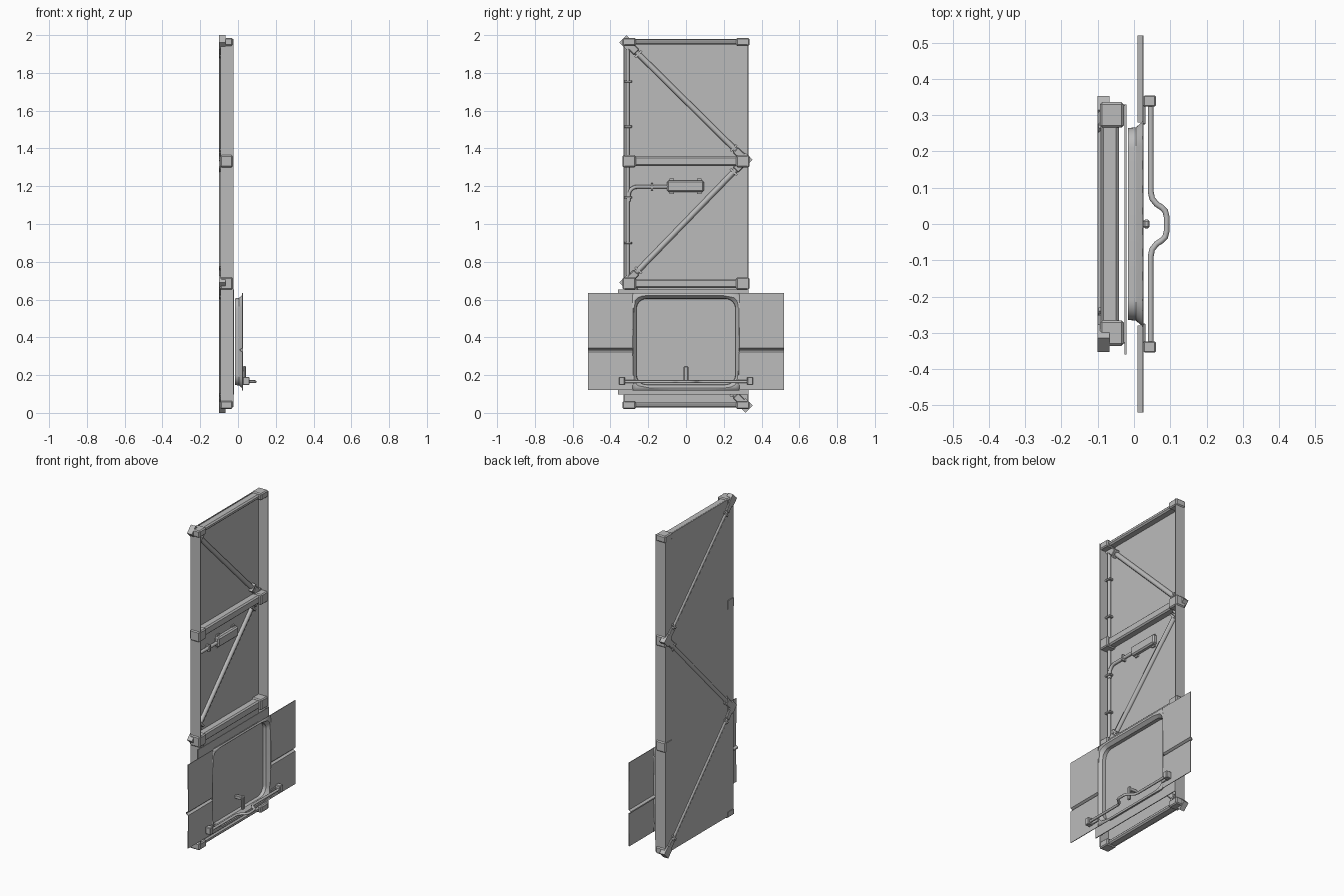
import bpy, bmesh, math
from mathutils import Vector

old = bpy.data.objects.get("Cube")
if old:
    bpy.data.objects.remove(old)

grey = bpy.data.materials.new("plain grey")
grey.use_nodes = True
grey.diffuse_color = (0.5, 0.5, 0.5, 1)
grey.node_tree.nodes["Principled BSDF"].inputs["Base Color"].default_value = (0.5, 0.5, 0.5, 1)


def finish(name, bm, solid=0.0, smooth=False):
    bmesh.ops.recalc_face_normals(bm, faces=bm.faces)
    mesh = bpy.data.meshes.new(name)
    bm.to_mesh(mesh)
    bm.free()
    mesh.materials.append(grey)
    ob = bpy.data.objects.new(name, mesh)
    bpy.context.collection.objects.link(ob)
    if solid:
        mod = ob.modifiers.new("thickness", "SOLIDIFY")
        mod.thickness = solid
        mod.offset = 0
    if smooth:
        bpy.context.view_layer.objects.active = ob
        ob.select_set(True)
        bpy.ops.object.shade_smooth_by_angle()
        ob.select_set(False)
    return ob


def box(name, xs, ys, zs, bevel=0.0, turn=0.0):
    bm = bmesh.new()
    bmesh.ops.create_cube(bm, size=1)
    for v in bm.verts:
        v.co = Vector((v.co.x * (xs[1] - xs[0]), v.co.y * (ys[1] - ys[0]), v.co.z * (zs[1] - zs[0])))
    if bevel:
        bmesh.ops.bevel(bm, geom=bm.edges[:], offset=bevel, segments=1, affect="EDGES")
    ob = finish(name, bm)
    ob.location = (sum(xs) / 2, sum(ys) / 2, sum(zs) / 2)
    ob.rotation_euler.x = turn
    return ob


def pipe(name, points, radius, handles=False):
    curve = bpy.data.curves.new(name, "CURVE")
    curve.dimensions = "3D"
    curve.bevel_depth = radius
    curve.bevel_resolution = 2
    curve.use_fill_caps = True
    curve.resolution_u = 6
    spline = curve.splines.new("BEZIER" if handles else "POLY")
    pts = spline.bezier_points if handles else spline.points
    pts.add(len(points) - 1)
    for p, co in zip(pts, points):
        if handles:
            p.co = co
            p.handle_left_type = p.handle_right_type = "AUTO"
        else:
            p.co = (*co, 1)
    curve.materials.append(grey)
    ob = bpy.data.objects.new(name, curve)
    bpy.context.collection.objects.link(ob)
    return ob


# open tray: back sheet and two side walls
BACK, LIP = -0.092, -0.025
box("back_sheet", (BACK, BACK + 0.004), (-0.33, 0.33), (0.03, 1.98))
for side, name in ((-1, "right_wall"), (1, "left_wall")):
    y = side * 0.328
    box(name, (BACK, LIP), (y - 0.002, y + 0.002), (0.03, 1.98))

# cross beams with corner clamps
levels = [("bottom", 0.042, 0.028), ("lower", 0.685, 0.05), ("upper", 1.332, 0.05), ("top", 1.964, 0.028)]
for name, z, h in levels:
    box(name + "_beam", (BACK, -0.042), (-0.29, 0.29), (z - h / 2, z + h / 2), 0.008)
    for side in (-1, 1):
        y = side * 0.301
        box(name + "_clamp", (BACK - 0.002, -0.028), (y - 0.035, y + 0.035),
            (z - h / 2 - 0.007, z + h / 2 + 0.007), 0.006)

# zigzag braces with corner gussets and collars
nodes = [(-0.315, 1.962), (0.315, 1.34), (-0.315, 0.69), (0.315, 0.038)]
for y, z in nodes:
    box("gusset", (-0.1, -0.067), (y - 0.027, y + 0.027), (z - 0.027, z + 0.027), 0, math.radians(45))
for (y0, z0), (y1, z1) in zip(nodes, nodes[1:]):
    start, end = Vector((-0.085, y0, z0)), Vector((-0.085, y1, z1))
    pipe("diagonal_brace", [start, end], 0.015)
    angle = math.atan2(z1 - z0, y1 - y0)
    for t in (0.1, 0.9):
        c = start.lerp(end, t)
        box("brace_collar", (-0.098, -0.066), (c.y - 0.006, c.y + 0.006),
            (c.z - 0.024, c.z + 0.024), 0, angle)
    for t in (0.05, 0.95):
        c = start.lerp(end, t)
        box("brace_socket", (-0.1, -0.068), (c.y - 0.03, c.y + 0.03),
            (c.z - 0.02, c.z + 0.02), 0.004, angle)

# conduit with clips, elbow and junction box
pipe("conduit", [(-0.078, -0.308, 0.7), (-0.078, -0.308, 1.95)], 0.01)
for z in (0.9, 1.14, 1.515, 1.755):
    box("conduit_clip", (-0.09, -0.062), (-0.326, -0.286), (z - 0.006, z + 0.006), 0.002)
bend = [(-0.076, -0.258 + 0.045 * math.cos(a), 1.152 + 0.045 * math.sin(a))
        for a in [math.pi * (1 - i / 12) for i in range(7)]]
pipe("branch_conduit", [(-0.076, -0.303, 1.12)] + bend + [(-0.076, -0.09, 1.197)], 0.01)
box("branch_clip", (-0.09, -0.062), (-0.186, -0.174), (1.177, 1.217), 0.002)
box("junction_box", (BACK, -0.06), (-0.1, 0.095), (1.17, 1.23), 0.008)
for y in (-0.075, 0.07):
    box("junction_tab", (BACK, -0.08), (y - 0.012, y + 0.012), (1.16, 1.24))

# backing sheet behind the hatch
box("hatch_backing", (-0.026, -0.021), (-0.36, 0.33), (0.097, 0.652))

# hatch plate with a dished, rounded centre
CZ, FACE = 0.377, 0.024


def ring(bm, x, hw, hh, r):
    loop = []
    for corner in range(4):
        for i in range(9):
            a = math.radians(corner * 90 + i * 11.25)
            c, s = math.cos(a), math.sin(a)
            sy = 1 if corner in (0, 3) else -1
            sz = 1 if corner in (0, 1) else -1
            if r:
                p = (x, sy * (hw - r) + r * c, CZ + sz * (hh - r) + r * s)
            else:
                m = max(abs(c), abs(s))
                # keep the end points of each side apart
                p = (x, hw * c / m + sy * 0.0005, CZ + hh * s / m + sz * 0.0005)
            loop.append(bm.verts.new(p))
    return loop


bm = bmesh.new()
rings = [ring(bm, FACE, 0.282, 0.2575, 0), ring(bm, FACE, 0.28, 0.245, 0.062),
         ring(bm, 0.006, 0.265, 0.23, 0.056), ring(bm, -0.015, 0.263, 0.228, 0.054)]
for a, b in zip(rings, rings[1:]):
    for i in range(len(a)):
        j = (i + 1) % len(a)
        bm.faces.new((a[i], a[j], b[j], b[i]))
bm.faces.new(rings[-1])
finish("hatch_dish", bm, 0.004, True)

# hatch wings, each with a pressed groove
profile = [(FACE, 0.12), (FACE, 0.322), (0.011, 0.33), (0.011, 0.336), (FACE, 0.344), (FACE, 0.6345)]
for side, name in ((-1, "right_wing"), (1, "left_wing")):
    bm = bmesh.new()
    rows = [[bm.verts.new((x, side * y, z)) for x, z in profile] for y in (0.28, 0.52)]
    for i in range(len(profile) - 1):
        bm.faces.new((rows[0][i], rows[1][i], rows[1][i + 1], rows[0][i + 1]))
    finish(name, bm, 0.004)

# latch bar bowed outwards, end brackets and lever
half = [(0.046, 0.335), (0.046, 0.09), (0.05, 0.07), (0.062, 0.055), (0.076, 0.046), (0.086, 0.036), (0.09, 0.02)]
path = [(x, y, 0.165) for x, y in half] + [(x, -y, 0.165) for x, y in reversed(half)]
pipe("latch_bar", path, 0.008)
for side in (-1, 1):
    y = side * 0.339
    box("latch_bracket", (0.026, 0.06), (y - 0.015, y + 0.015), (0.147, 0.19), 0.003)
    y = side * 0.31
    box("bracket_foot", (0.024, 0.032), (y - 0.035, y + 0.035), (0.152, 0.178), 0.002)
box("lever", (0.026, 0.043), (-0.012, 0.012), (0.165, 0.248), 0.005)
box("lever_post", (-0.015, 0.034), (-0.01, 0.01), (0.222, 0.242), 0.002)
